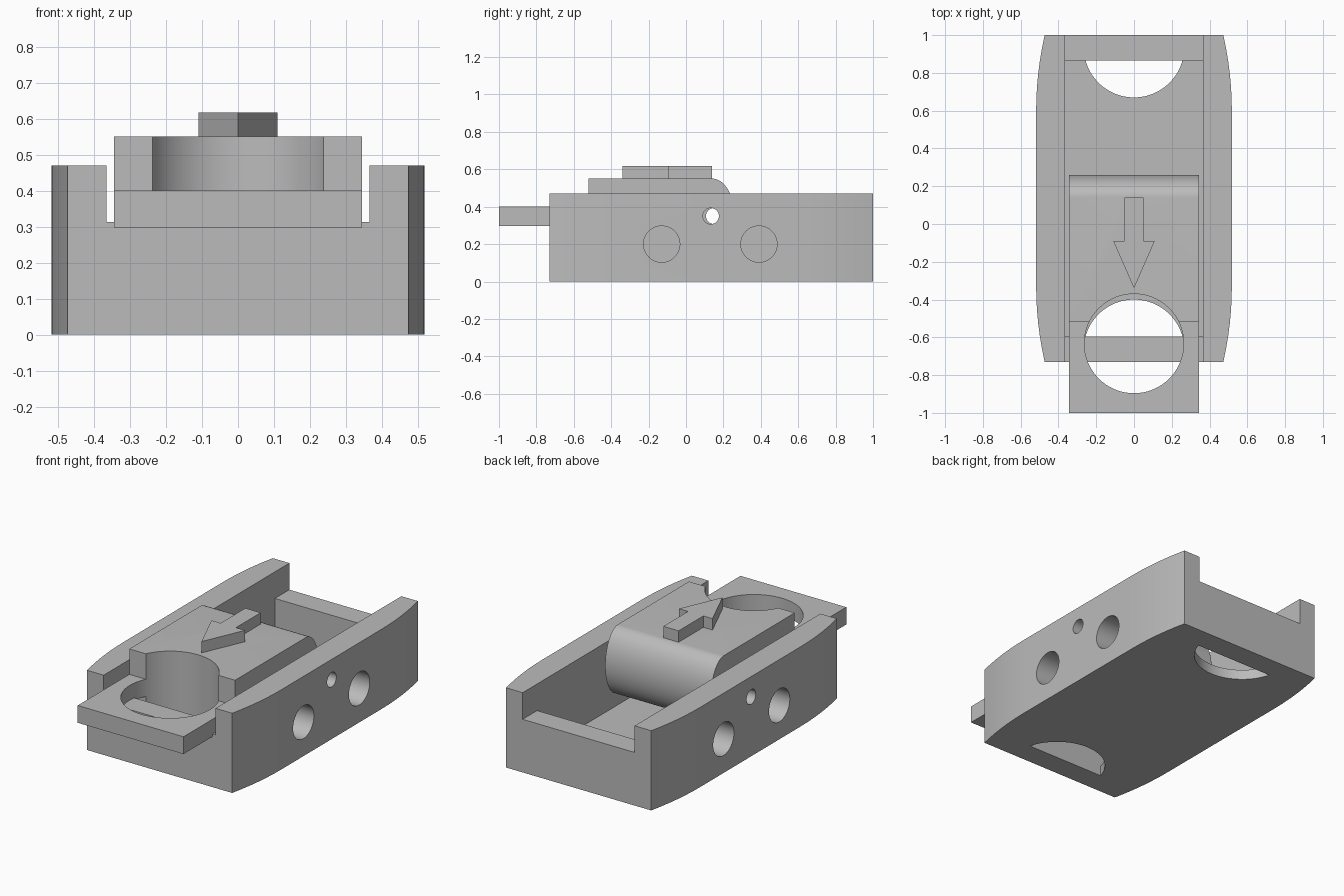
import bpy, bmesh
from math import sin, cos, pi, asin

if "Cube" in bpy.data.objects:
    bpy.data.objects.remove(bpy.data.objects["Cube"], do_unlink=True)

grey = bpy.data.materials.new("light grey plastic")
grey.use_nodes = True
colour = (0.5, 0.5, 0.5, 1)
grey.diffuse_color = colour
grey.node_tree.nodes["Principled BSDF"].inputs["Base Color"].default_value = colour


def prism(name, profile, axis, low, high):
    """Extrude a profile: (x, y) points along z, or (y, z) points along x."""
    def place(a, b, t):
        return (a, b, t) if axis == "z" else (t, a, b)
    bm = bmesh.new()
    rings = [[bm.verts.new(place(a, b, t)) for a, b in profile] for t in (low, high)]
    count = len(profile)
    for ring in rings:
        bm.faces.new(ring)
    for i in range(count):
        j = (i + 1) % count
        bm.faces.new((rings[0][i], rings[0][j], rings[1][j], rings[1][i]))
    bmesh.ops.recalc_face_normals(bm, faces=bm.faces)
    mesh = bpy.data.meshes.new(name)
    bm.to_mesh(mesh)
    bm.free()
    mesh.materials.append(grey)
    obj = bpy.data.objects.new(name, mesh)
    bpy.context.collection.objects.link(obj)
    return obj


def arc(a, b, ra, rb, start=0, end=2 * pi, steps=64):
    full = abs(end - start - 2 * pi) < 1e-6
    return [(a + ra * cos(start + (end - start) * i / steps),
             b + rb * sin(start + (end - start) * i / steps))
            for i in range(steps if full else steps + 1)]


def rect(x0, x1, y0, y1):
    return [(x0, y0), (x1, y0), (x1, y1), (x0, y1)]


def select(obj):
    bpy.ops.object.select_all(action="DESELECT")
    obj.select_set(True)
    bpy.context.view_layer.objects.active = obj


def combine(obj, other, operation="DIFFERENCE"):
    select(obj)
    mod = obj.modifiers.new("combine", "BOOLEAN")
    mod.operation, mod.solver, mod.object = operation, "EXACT", other
    bpy.ops.object.modifier_apply(modifier=mod.name)
    bpy.data.objects.remove(other, do_unlink=True)


def finish(obj):
    select(obj)
    bpy.ops.object.shade_smooth_by_angle(angle=pi / 6)


# Housing outline: straight in the middle, curving in towards both ends
MID, FRONT, BACK = 0.135, -0.73, 1.0
FLOOR, LIP = 0.06, 0.313
taper = [(0.518 - 0.045 * (i / 6) ** 2, 0.465 + 0.4 * i / 6) for i in range(7)]
side = [(x, MID - d) for x, d in reversed(taper)] + [(x, MID + d) for x, d in taper]
outline = side + [(-x, y) for x, y in reversed(side)]
housing = prism("housing", outline, "z", 0, 0.47)

# Channel between the side walls, leaving a low wall at each end
combine(housing, prism("cut", rect(-0.365, 0.365, -2, 2), "z", LIP, 1))
combine(housing, prism("cut", rect(-0.365, 0.365, MID - 0.73, MID + 0.73), "z", FLOOR, 1))

# Part-round openings in the floor against the end walls
tilt = asin(0.071 / 0.266)
opening = arc(0, 0.801, 0.266, 0.266, pi + tilt, 2 * pi - tilt, 40)
for s in (1, -1):
    combine(housing, prism("cut", [(x, MID + s * y) for x, y in opening], "z", -0.1, 0.1))

# Blind side sockets and the pin hole
for y in (-0.13, 0.39):
    for s in (1, -1):
        low, high = sorted((s * 0.385, s * 0.6))
        combine(housing, prism("cut", arc(y, 0.2, 0.097, 0.097, steps=48), "x", low, high))
combine(housing, prism("cut", arc(0.133, 0.35, 0.043, 0.043, steps=32), "x", -1, 1))
finish(housing)

# Lever: thin front plate, tall body and rounded back end
lever_side = [(-1, 0.298), (-0.52, 0.298), (-0.52, 0.15)]
lever_side += arc(0.14, 0.35, 0.12, 0.2, -pi / 2, pi / 2, 40)
lever_side += [(-0.52, 0.55), (-0.52, 0.4), (-1, 0.4)]
lever = prism("lever", lever_side, "x", -0.345, 0.345)
combine(lever, prism("cut", arc(0, -0.633, 0.263, 0.263), "z", -1, 1))
combine(lever, prism("cut", arc(0.15, 0.35, 0.043, 0.043, steps=32), "x", -1, 1))

# Raised arrow on the lever
half = [(0.05, 0.14), (0.05, -0.09), (0.11, -0.09)]
arrow = half + [(0, -0.34)] + [(-x, y) for x, y in reversed(half)]
combine(lever, prism("arrow", arrow, "z", 0.5, 0.617), "UNION")
finish(lever)
